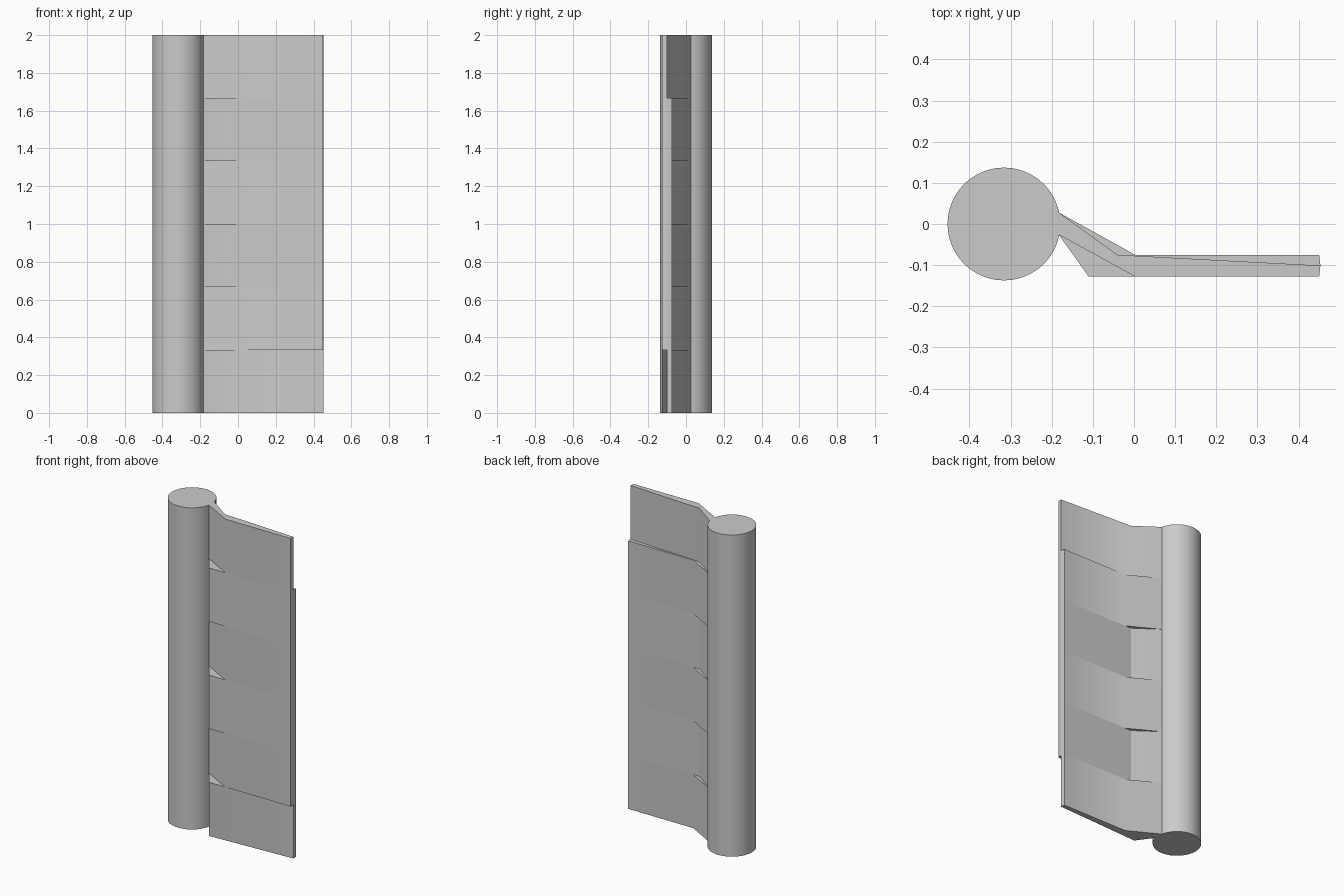
import bpy, bmesh, math

if "Cube" in bpy.data.objects:
    bpy.data.objects.remove(bpy.data.objects["Cube"])

SEG = 2 / 6          # six equal knuckle heights
PIN_X, PIN_R = -0.316, 0.137


def prism(bm, profile, z0, z1):
    """Add a closed prism with the given xy outline."""
    verts = [bm.verts.new((x, y, z0)) for x, y in profile]
    base = bm.faces.new(verts)
    top = bmesh.ops.extrude_face_region(bm, geom=[base])["geom"]
    moved = [g for g in top if isinstance(g, bmesh.types.BMVert)]
    bmesh.ops.translate(bm, verts=moved, vec=(0, 0, z1 - z0))


def finish(bm, name, angle):
    bmesh.ops.recalc_face_normals(bm, faces=bm.faces)
    mesh = bpy.data.meshes.new(name)
    bm.to_mesh(mesh)
    bm.free()
    obj = bpy.data.objects.new(name, mesh)
    bpy.context.collection.objects.link(obj)
    bpy.ops.object.select_all(action='DESELECT')
    obj.select_set(True)
    bpy.context.view_layer.objects.active = obj
    bpy.ops.object.shade_smooth_by_angle(angle=math.radians(angle))
    return obj


def leaf(name, knuckle, plate, first, parity):
    """Five stacked segments: knuckled ones reach the barrel, others are plate only."""
    bm = bmesh.new()
    for i in range(first, first + 5):
        prism(bm, knuckle if i % 2 == parity else plate, i * SEG, (i + 1) * SEG)
    return finish(bm, name, 60)


# Barrel
bm = bmesh.new()
N = 64
prism(bm, [(PIN_X + PIN_R * math.cos(2 * math.pi * k / N),
            PIN_R * math.sin(2 * math.pi * k / N)) for k in range(N)], 0, 2)
finish(bm, "hinge_barrel", 40)

# Outline points shared by the two leaves, which meet on a slanted plane
neck_back, neck_front = (-0.183, 0.028), (-0.183, -0.026)
root = [(-0.25, -0.026), (-0.25, 0.028)]
tip = (0.453, -0.101)

# Back leaf: z 0 to 5/3, knuckles on even segments
leaf("back_leaf",
     root + [neck_back, (0.003, -0.075), (0.45, -0.075), tip, (-0.11, -0.128), neck_front],
     [(-0.04, -0.075), (0.45, -0.075), tip], 0, 0)

# Front leaf: z 1/3 to 2, knuckles on odd segments
leaf("front_leaf",
     root + [neck_back, (-0.04, -0.075), tip, (0.45, -0.128), (0.003, -0.128), neck_front],
     [(-0.11, -0.128), tip, (0.45, -0.128)], 1, 1)
